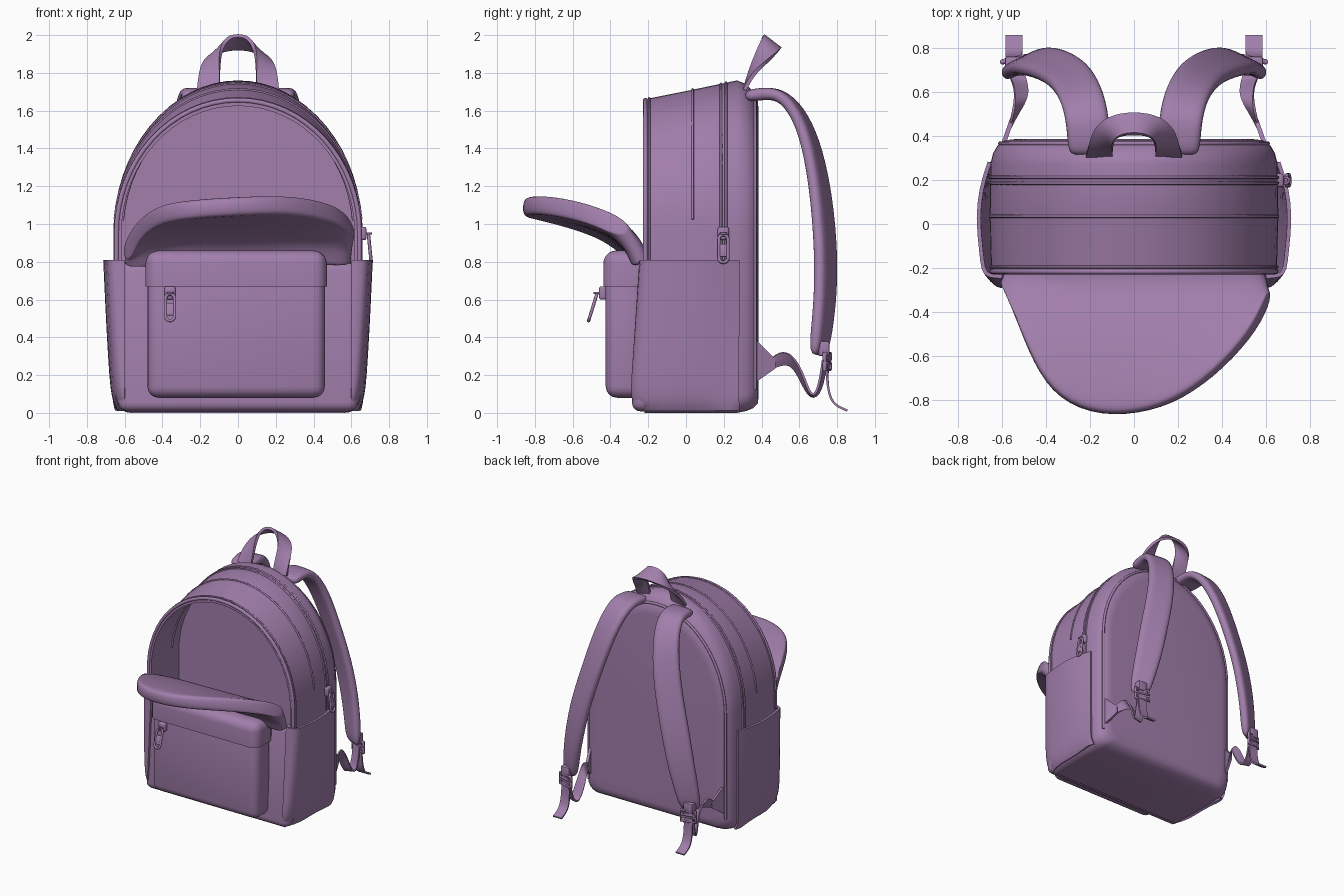
import bpy, bmesh, math
from math import sin, cos, pi
from mathutils import Vector, Matrix

if "Cube" in bpy.data.objects:
    bpy.data.objects.remove(bpy.data.objects["Cube"])

mat = bpy.data.materials.new("purple_fabric")
mat.diffuse_color = (0.36, 0.21, 0.41, 1)
mat.use_nodes = True
mat.node_tree.nodes["Principled BSDF"].inputs["Base Color"].default_value = mat.diffuse_color


def finish(ob, angle=35):
    """Bake modifiers, shade and colour."""
    bpy.ops.object.select_all(action='DESELECT')
    ob.select_set(True)
    bpy.context.view_layer.objects.active = ob
    bpy.ops.object.convert(target='MESH')
    bpy.ops.object.shade_smooth_by_angle(angle=math.radians(angle))
    ob.data.materials.clear()
    ob.data.materials.append(mat)
    return ob


def add_object(name, data):
    ob = bpy.data.objects.new(name, data)
    bpy.context.collection.objects.link(ob)
    return ob


def from_bmesh(name, bm):
    bmesh.ops.recalc_face_normals(bm, faces=bm.faces)
    me = bpy.data.meshes.new(name)
    bm.to_mesh(me)
    bm.free()
    return add_object(name, me)


def sheet(name, rows, thick=0, subdiv=0, closed=False, pad=False, mirror=False):
    """Skin rows of points; pad=True thickens before smoothing (puffy edges)."""
    bm = bmesh.new()
    vs = [[bm.verts.new(p) for p in r] for r in rows]
    n = len(rows[0])
    for a, b in zip(vs, vs[1:]):
        for i in range(n if closed else n - 1):
            j = (i + 1) % n
            bm.faces.new((a[i], a[j], b[j], b[i]))
    if closed:
        bm.faces.new(vs[0])
        bm.faces.new(vs[-1])
    ob = from_bmesh(name, bm)

    def solid():
        if thick:
            m = ob.modifiers.new("thick", 'SOLIDIFY')
            m.thickness, m.offset = thick, 0
    if pad:
        solid()
    if subdiv:
        m = ob.modifiers.new("smooth", 'SUBSURF')
        m.levels = m.render_levels = subdiv
        m.boundary_smooth = 'PRESERVE_CORNERS'
    if not pad:
        solid()
    if mirror:
        ob.modifiers.new("mirror", 'MIRROR')
    return finish(ob)


def ribbon(name, path, thick, cols=2, **kw):
    """Strip through (centre, half-width vector) pairs."""
    rows = [[Vector(c) + Vector(w) * (2 * k / (cols - 1) - 1) for k in range(cols)] for c, w in path]
    return sheet(name, rows, thick, **kw)


def box(name, lo, hi, bevel, segs=4, top_front=0, cut_z=None):
    """Rounded box; cut_z slices the bottom off flat."""
    bm = bmesh.new()
    bmesh.ops.create_cube(bm, size=1)
    for v in bm.verts:
        top, front = v.co.z > 0, v.co.y < 0
        v.co = [hi[i] if v.co[i] > 0 else lo[i] for i in range(3)]
        if top and front:
            v.co.y += top_front
    bmesh.ops.bevel(bm, geom=bm.edges[:], offset=bevel, segments=segs, profile=0.5, affect='EDGES')
    if cut_z is not None:
        cut = bmesh.ops.bisect_plane(bm, geom=bm.verts[:] + bm.edges[:] + bm.faces[:], plane_co=(0, 0, cut_z),
                                     plane_no=(0, 0, -1), clear_outer=True)
        bmesh.ops.edgeloop_fill(bm, edges=[e for e in cut['geom_cut'] if isinstance(e, bmesh.types.BMEdge)])
    return finish(from_bmesh(name, bm))


def tube(name, pts, r, closed=False, matrix=None):
    cu = bpy.data.curves.new(name, 'CURVE')
    cu.dimensions = '3D'
    cu.bevel_depth, cu.bevel_resolution = r, 2
    cu.use_fill_caps = True
    sp = cu.splines.new('POLY')
    sp.points.add(len(pts) - 1)
    for p, q in zip(sp.points, pts):
        q = matrix @ Vector(q) if matrix else q
        p.co = (*q, 1)
    sp.use_cyclic_u = closed
    return finish(add_object(name, cu), 60)


def dome(y, w, top, n=32):
    """Arched top edge, right to left."""
    return [(w * cos(pi * i / n), y, 0.95 + (top - 0.95) * sin(pi * i / n)) for i in range(n + 1)]


def outline(y, w, top, bot, r=0.09):
    """Closed arch outline with rounded bottom corners."""
    left = [(-w + r - r * cos(a), y, bot + r - r * sin(a)) for a in [pi / 2 * k / 5 for k in range(6)]]
    return dome(y, w, top) + left + [(-x, y, z) for x, _, z in reversed(left)]


# Main body: rounded back, slanted top, open front with a hollow front compartment
sheet("body", [outline(*a) for a in (
    (0.385, 0.54, 1.60, 0.09), (0.38, 0.585, 1.65, 0.05), (0.355, 0.62, 1.70, 0.025),
    (0.32, 0.64, 1.74, 0.01), (0.27, 0.652, 1.76, 0.0), (0.03, 0.655, 1.71, 0.0), (-0.22, 0.648, 1.66, 0.0),
    (-0.22, 0.617, 1.625, 0.035), (0.13, 0.617, 1.67, 0.035))], closed=True)

# Piping and zip seams running over the arch
for name, y, w, top, r, low in (
        ("front_piping", -0.215, 0.643, 1.655, 0.013, 0.8), ("front_seam", -0.195, 0.65, 1.666, 0.006, 0.8),
        ("middle_seam", 0.035, 0.655, 1.712, 0.007, 1.0), ("zip_edge_front", 0.185, 0.653, 1.742, 0.007, 0.8),
        ("zip_edge_back", 0.212, 0.653, 1.748, 0.007, 0.8), ("back_piping", 0.365, 0.607, 1.685, 0.01, 0.12),
        ("inner_zip", 0.035, 0.615, 1.655, 0.008, 1.0)):
    d = dome(y, w, top)
    if low == 1.0:
        d = [p for p in d if p[2] >= low]
    else:
        d = [(w, y, low)] + d + [(-w, y, low)]
    tube(name, d, r)

# Lower front panel
box("front_panel", (-0.635, -0.29, 0.008), (0.635, -0.17, 0.80), 0.05, top_front=0.065)

# Unzipped upper front panel folded forward
tips = [(-.60, -.27), (-.55, -.39), (-.48, -.58), (-.38, -.77), (-.20, -.868),
        (.02, -.868), (.22, -.80), (.41, -.65), (.56, -.47), (.62, -.31)]
prof = [(.2, .75), (.23, .78), (.30, .92), (.40, .985), (.60, 1.055), (.80, 1.095), (.95, 1.09)]


def flap_z(y):
    for (a, za), (b, zb) in zip(prof, prof[1:]):
        if -y <= b:
            return za + (zb - za) * (-y - a) / (b - a)


rows = []
for t in (0, .08, .17, .3, .5, .75, .93, 1):
    row = []
    for i, (tx, ty) in enumerate(tips):
        x0 = -0.6 + 1.2 * i / (len(tips) - 1)
        x, y = x0 + (tx - x0) * t, -0.235 + (ty + 0.235) * t
        row.append((x, y, flap_z(y) + 0.06 * x * t))
    rows.append(row)
sheet("open_front_flap", rows, 0.1, subdiv=2, pad=True)

# Front pocket with overhanging padded top
box("front_pocket", (-0.48, -0.425, 0.08), (0.46, -0.22, 0.76), 0.06)
box("front_pocket_cover", (-0.49, -0.438, 0.50), (0.47, -0.2, 0.86), 0.07, 5, cut_z=0.67)

# Side pockets: bulging sheets open at the top
rows = []
for z, xo, yf in ((0.015, .625, -.24), (0.05, .65, -.268), (0.12, .668, -.275), (0.3, .682, -.262),
                  (0.55, .697, -.245), (0.81, .71, -.228)):
    k = xo - 0.655
    rows.append([(.598, yf - .01, z), (xo - .05, yf - .008, z), (xo - .025, yf + .015, z),
                 (xo - k * .3, -0.12, z), (xo, 0.03, z), (xo - k * .3, .16, z), (xo - k * .8, .25, z),
                 (min(xo, .655), .28, z)])
sheet("side_pockets", rows, 0.018, subdiv=1, mirror=True)

# Top carry handle, twisting from legs to grip
half = [((.157, .31, 1.71), (.06, 0, 0)), ((.152, .345, 1.80), (.055, .008, -.005)),
        ((.138, .405, 1.885), (.042, .03, -.02)), ((.095, .44, 1.94), (.025, .042, -.032)),
        ((.035, .455, 1.963), (.005, .046, -.035))]
flip = [((-c[0], c[1], c[2]), (-w[0], w[1], w[2])) for c, w in reversed(half)]
ribbon("carry_handle", half + flip, 0.02, subdiv=2)

# Padded shoulder straps
ribbon("shoulder_straps", [
    ((.20, .31, 1.675), (.10, 0, 0)), ((.205, .40, 1.69), (.10, 0, 0)), ((.215, .50, 1.69), (.10, -.01, 0)),
    ((.24, .59, 1.60), (.10, -.02, 0)), ((.28, .66, 1.44), (.10, -.03, 0)), ((.34, .71, 1.2), (.10, -.04, 0)),
    ((.42, .738, .92), (.10, -.045, 0)), ((.47, .742, .68), (.095, -.045, 0)), ((.51, .725, .48), (.085, -.042, 0)),
    ((.535, .70, .30), (.07, -.035, 0))], 0.066, cols=4, subdiv=2, pad=True, mirror=True)

# Webbing: anchor triangle, slack lower strap and loose tail
ribbon("strap_anchors", [((.59, .37, .275), (0, 0, .11)), ((.555, .47, .26), (0, 0, .025))], 0.02, mirror=True)
ribbon("lower_webbing", [
    ((.56, .45, .26), (0, .01, .035)), ((.54, .50, .29), (.01, 0, .035)), ((.515, .56, .285), (.025, 0, .03)),
    ((.51, .61, .20), (.033, .01, .01)), ((.525, .66, .07), (.035, 0, .01)), ((.54, .71, .11), (.035, -.01, 0)),
    ((.54, .735, .28), (.035, -.01, 0))], 0.012, subdiv=2, mirror=True)
ribbon("strap_tails", [
    ((.545, .75, .30), (.036, -.01, 0)), ((.545, .745, .2), (.036, 0, 0)), ((.545, .755, .10), (.038, 0, 0)),
    ((.545, .785, .04), (.038, 0, 0)), ((.545, .855, .012), (.038, 0, 0))], 0.012, subdiv=2, mirror=True)
for s, side in ((1, "right"), (-1, "left")):
    for k, z in enumerate((.265, .315)):
        tube(f"buckle_{side}_{k}", [(s * .49, .76, z), (s * .60, .735, z), (s * .60, .735, z - .035),
                                    (s * .49, .76, z - .035)], 0.012, closed=True)
    box(f"buckle_loop_{side}", (s * .545 - .04, .70, .30), (s * .545 + .04, .76, .38), 0.01, 2)


# Zip pulls: slider, link and long rounded tab
def zip_pull(name, loc, turn, tilt):
    place = Matrix.Translation(loc) @ Matrix.Rotation(turn, 4, 'Z')
    slider = box(name + "_slider", (-.03, -.03, -.035), (.03, .01, .035), 0.012, 3)
    slider.data.transform(place)
    tube(name + "_link", [(.014 * cos(a), -.035 + .02 * sin(a), 0) for a in
                          [2 * pi * k / 12 for k in range(12)]], 0.006, True, place)
    hang = place @ Matrix.Translation((0, -.04, 0)) @ Matrix.Rotation(-tilt, 4, 'X')
    loop = [(.024 * cos(pi * k / 8), 0, -.03 + .024 * sin(pi * k / 8)) for k in range(9)]
    loop += [(x, 0, -.16 - z) for x, _, z in reversed(loop)]
    tube(name + "_tab", loop, 0.009, True, hang)
    plate = box(name + "_tab_plate", (-.024, -.006, -.125), (.024, .006, -.055), 0.005, 2)
    plate.data.transform(hang)


zip_pull("front_zip", (-0.36, -0.43, 0.635), 0, 0.3)
zip_pull("side_zip", (0.65, 0.198, 0.95), pi / 2, 0.1)
